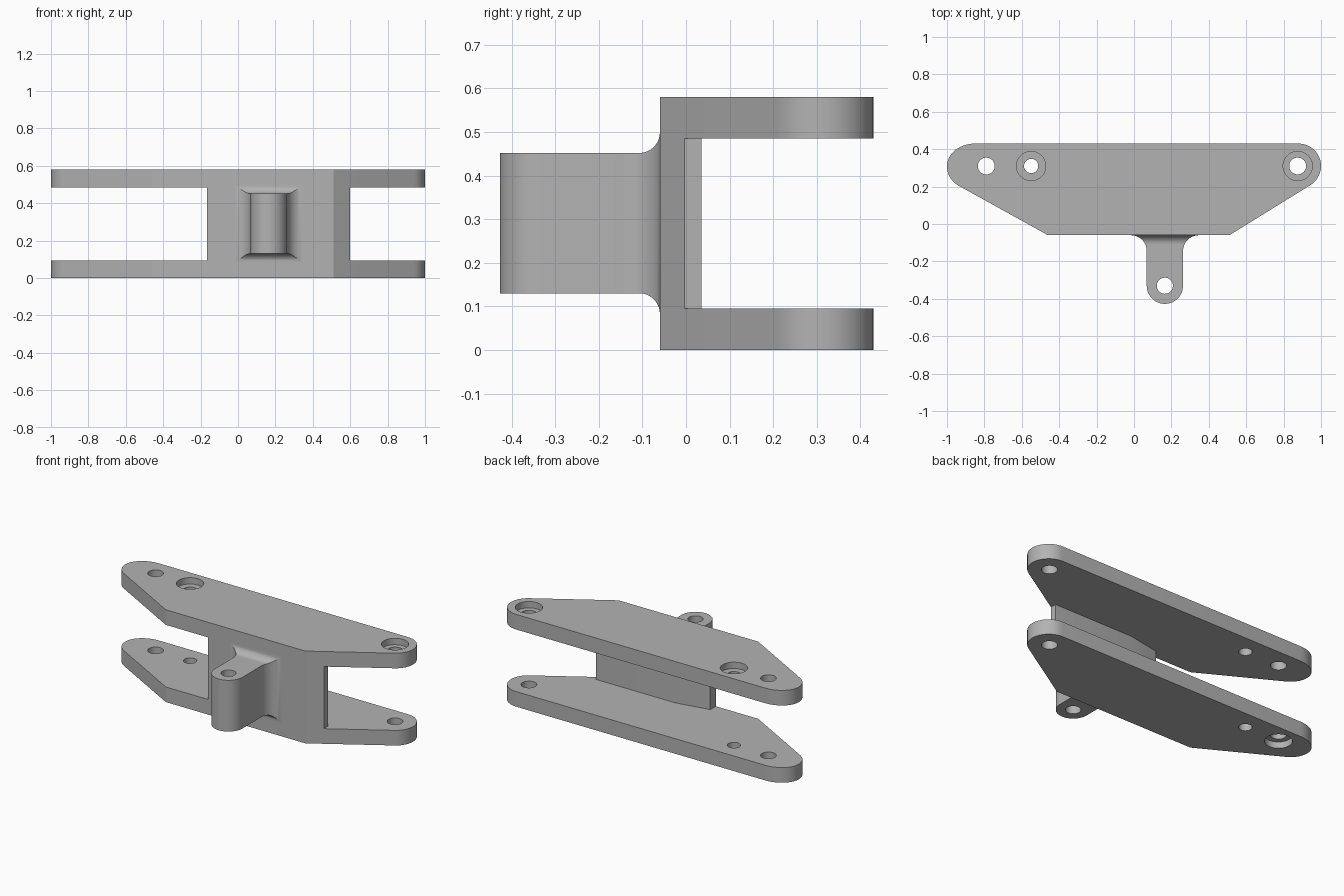
import bpy, bmesh
from math import sin, cos, radians, sqrt

default = bpy.data.objects.get("Cube")
if default:
    bpy.data.objects.remove(default)

grey = bpy.data.materials.new("plain grey")
grey.use_nodes = True
grey.diffuse_color = (0.45, 0.45, 0.45, 1)
grey.node_tree.nodes["Principled BSDF"].inputs["Base Color"].default_value = grey.diffuse_color


def finish(bm, name):
    bmesh.ops.recalc_face_normals(bm, faces=bm.faces)
    mesh = bpy.data.meshes.new(name)
    bm.to_mesh(mesh)
    bm.free()
    mesh.materials.append(grey)
    obj = bpy.data.objects.new(name, mesh)
    bpy.context.collection.objects.link(obj)
    return obj


def prism(name, outline, bottom, top):
    """Extrude a flat outline upward."""
    bm = bmesh.new()
    face = bm.faces.new([bm.verts.new((x, y, bottom)) for x, y in outline])
    new = bmesh.ops.extrude_face_region(bm, geom=[face])["geom"]
    verts = [g for g in new if isinstance(g, bmesh.types.BMVert)]
    bmesh.ops.translate(bm, verts=verts, vec=(0, 0, top - bottom))
    return finish(bm, name)


def arc(x, y, rx, ry, start, end, steps=12):
    angles = [radians(start + (end - start) * i / steps) for i in range(steps + 1)]
    return [(x + rx * cos(a), y + ry * sin(a)) for a in angles]


def drill(obj, x, y, radius, bottom, top):
    """Cut a round vertical hole."""
    cutter = prism("hole_cutter", arc(x, y, radius, radius, 0, 352.5, 47), bottom, top)
    cutter.hide_render = True
    mod = obj.modifiers.new("hole", 'BOOLEAN')
    mod.operation = 'DIFFERENCE'
    mod.solver = 'EXACT'
    mod.object = cutter
    select(obj)
    bpy.ops.object.modifier_apply(modifier=mod.name)
    bpy.data.objects.remove(cutter)


def select(obj):
    bpy.ops.object.select_all(action='DESELECT')
    obj.select_set(True)
    bpy.context.view_layer.objects.active = obj


HEIGHT, THICK, FRONT, HOLE_Y = 0.58, 0.095, -0.06, 0.31
BORE, DEPTH = 0.078, 0.04

# Two matching side plates with rounded ends
plate_outline = ([(-0.46, FRONT), (0.51, FRONT)]
                 + arc(0.88, HOLE_Y, 0.12, 0.12, -58, 90, 18)
                 + arc(-0.85, HOLE_Y, 0.15, 0.12, 90, 180)
                 + arc(-0.88, HOLE_Y, 0.12, 0.12, 180, 241, 8)[1:])
lower = prism("lower_plate", plate_outline, 0, THICK)
upper = prism("upper_plate", plate_outline, HEIGHT - THICK, HEIGHT)

# Bolt holes through both plates
for plate in (lower, upper):
    for x, radius in ((-0.79, 0.045), (-0.55, 0.038), (0.875, 0.045)):
        drill(plate, x, HOLE_Y, radius, -0.1, HEIGHT + 0.1)

# Counterbores on the outer faces
for x in (-0.55, 0.875):
    drill(upper, x, HOLE_Y, BORE, HEIGHT - DEPTH, HEIGHT + 0.1)
drill(lower, -0.79, HOLE_Y, BORE, -0.1, DEPTH)

# Web joining the plates
web = prism("web", [(-0.165, FRONT), (0.51, FRONT), (0.6, -0.004), (0.6, 0.035),
                    (0.05, 0.035), (-0.165, -0.005)], THICK, HEIGHT - THICK)

# Front lug with a rounded end and a pin hole
LUG_X, LUG_Y, LUG_R, LOW, HIGH = 0.165, -0.33, 0.097, 0.13, 0.452
SIDE_R, END_R = 0.085, 0.047
root = FRONT - SIDE_R
lug = prism("lug", arc(LUG_X, LUG_Y, LUG_R, LUG_R, 180, 360, 24)
            + [(LUG_X + LUG_R, root), (LUG_X - LUG_R, root)], LOW, HIGH)
drill(lug, LUG_X, LUG_Y, 0.043, 0, HEIGHT)


# Flared fillet where the lug meets the web
def flare(radius, distance):
    reach = max(radius - distance, 0)
    return radius - sqrt(max(radius ** 2 - reach ** 2, 0))


bm = bmesh.new()
rings = []
STEPS = 20
for i in range(STEPS + 1):
    gap = SIDE_R * (1 - sin(radians(90 * i / STEPS)))
    wide = LUG_R + flare(SIDE_R, gap)
    tall = flare(END_R, gap)
    corners = ((-wide, LOW - tall), (wide, LOW - tall), (wide, HIGH + tall), (-wide, HIGH + tall))
    rings.append([bm.verts.new((LUG_X + x, FRONT - gap, z)) for x, z in corners])
for a, b in zip(rings, rings[1:]):
    for k in range(4):
        n = (k + 1) % 4
        bm.faces.new((a[k], a[n], b[n], b[k]))
bm.faces.new(rings[0])
bm.faces.new(rings[-1])
fillet = finish(bm, "lug_fillet")

for obj in (lower, upper, web, lug, fillet):
    select(obj)
    bpy.ops.object.shade_smooth_by_angle(angle=radians(25))
